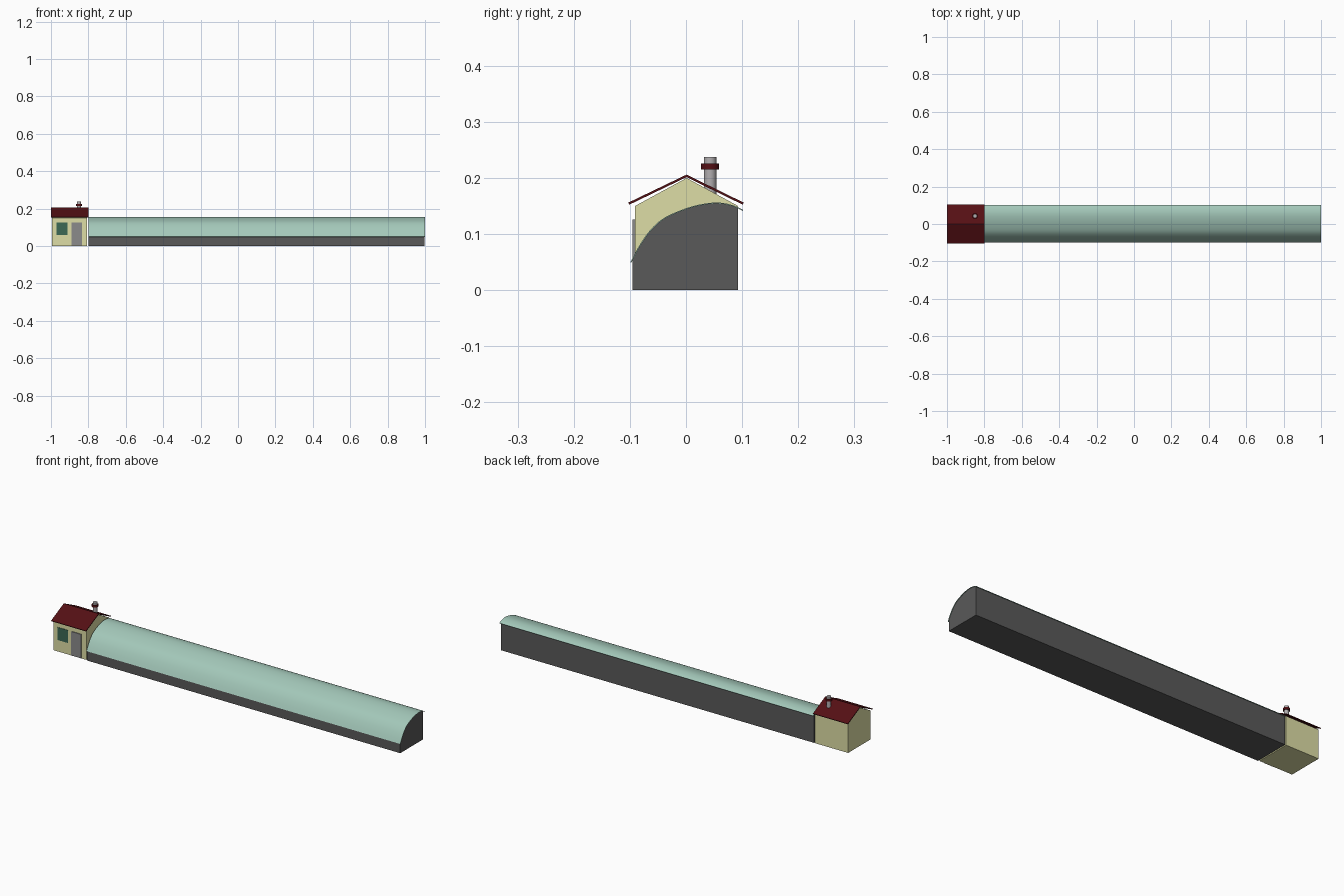
import bpy, bmesh, math
from mathutils import Vector

if "Cube" in bpy.data.objects:
    bpy.data.objects.remove(bpy.data.objects["Cube"])


def material(name, rgb):
    m = bpy.data.materials.new(name)
    m.diffuse_color = (*rgb, 1)
    m.use_nodes = True
    m.node_tree.nodes["Principled BSDF"].inputs["Base Color"].default_value = m.diffuse_color
    return m


CREAM = material("cream_wall", (0.73, 0.73, 0.38))
RED = material("dark_red", (0.09, 0.005, 0.007))
GREEN = material("pale_green", (0.37, 0.58, 0.49))
DARK = material("dark_grey", (0.10, 0.10, 0.10))
GLASS = material("window_green", (0.045, 0.14, 0.09))
GREY = material("door_grey", (0.26, 0.26, 0.26))
STONE = material("chimney_grey", (0.45, 0.43, 0.44))


def finish(bm, name, mat, smooth=False):
    bmesh.ops.recalc_face_normals(bm, faces=bm.faces[:])
    me = bpy.data.meshes.new(name)
    bm.to_mesh(me)
    bm.free()
    ob = bpy.data.objects.new(name, me)
    bpy.context.collection.objects.link(ob)
    me.materials.append(mat)
    if smooth:
        bpy.ops.object.select_all(action='DESELECT')
        ob.select_set(True)
        bpy.context.view_layer.objects.active = ob
        bpy.ops.object.shade_smooth_by_angle(angle=math.radians(30))
    return ob


def extrude_x(name, profile, x0, x1, mat, smooth=False):
    """Closed (y, z) profile swept along x."""
    bm = bmesh.new()
    face = bm.faces.new([bm.verts.new((x0, y, z)) for y, z in profile])
    res = bmesh.ops.extrude_face_region(bm, geom=[face])
    verts = [v for v in res["geom"] if isinstance(v, bmesh.types.BMVert)]
    bmesh.ops.translate(bm, verts=verts, vec=(x1 - x0, 0, 0))
    return finish(bm, name, mat, smooth)


def box(name, x, y, z, mat):
    return extrude_x(name, [(y[0], z[0]), (y[1], z[0]), (y[1], z[1]), (y[0], z[1])],
                     x[0], x[1], mat)


def cylinder(name, center, radius, z0, z1, mat):
    bm = bmesh.new()
    bmesh.ops.create_cone(bm, cap_ends=True, segments=16, radius1=radius,
                          radius2=radius, depth=z1 - z0)
    bmesh.ops.translate(bm, verts=bm.verts[:], vec=(*center, (z0 + z1) / 2))
    return finish(bm, name, mat, True)


def spline(points, steps=4):
    """Smooth curve through the points."""
    p = [Vector(q) for q in points]
    p = [2 * p[0] - p[1]] + p + [2 * p[-1] - p[-2]]
    out = []
    for a, b, c, d in zip(p, p[1:], p[2:], p[3:]):
        for i in range(steps):
            t = i / steps
            out.append(0.5 * (2 * b + (c - a) * t + (2 * a - 5 * b + 4 * c - d) * t * t
                              + (3 * b - a - 3 * c + d) * t ** 3))
    return out + [p[-2]]


# curved roof line of the long building
arc = spline([(-0.099, 0.05), (-0.083, 0.08), (-0.064, 0.107), (-0.039, 0.129),
              (0, 0.146), (0.034, 0.1545), (0.061, 0.156), (0.085, 0.151), (0.102, 0.143)])
T = 0.002
inner = []
for i, q in enumerate(arc):
    d = (arc[min(i + 1, len(arc) - 1)] - arc[max(i - 1, 0)]).normalized()
    inner.append(q + Vector((d.y, -d.x)) * T)

# long building: dark body under a thin curved cover
top = [tuple(q) for q in inner if -0.0945 < q.x < 0.0925]
extrude_x("long_body", [(0.093, 0), (-0.095, 0), (-0.095, 0.054)] + top + [(0.093, 0.146)],
          -0.80, 0.997, DARK, True)
extrude_x("curved_cover", [tuple(q) for q in arc] + [tuple(q) for q in reversed(inner)],
          -0.80, 1.0, GREEN, True)

# gabled house
extrude_x("house_walls", [(-0.091, 0), (0.093, 0), (0.093, 0.15), (0.001, 0.2), (-0.091, 0.15)],
          -0.995, -0.806, CREAM)
extrude_x("house_roof", [(-0.103, 0.156), (0.001, 0.206), (0.103, 0.156),
                         (0.101, 0.1525), (0.001, 0.2015), (-0.101, 0.1525)],
          -1.0, -0.80, RED)

# door and window on the front wall
box("door", (-0.89, -0.835), (-0.095, -0.09), (0.002, 0.126), GREY)
box("window", (-0.97, -0.911), (-0.093, -0.09), (0.06, 0.126), GLASS)

# chimney with collar
cylinder("chimney", (-0.85, 0.043), 0.011, 0.165, 0.237, STONE)
cylinder("chimney_collar", (-0.85, 0.043), 0.016, 0.215, 0.226, RED)
